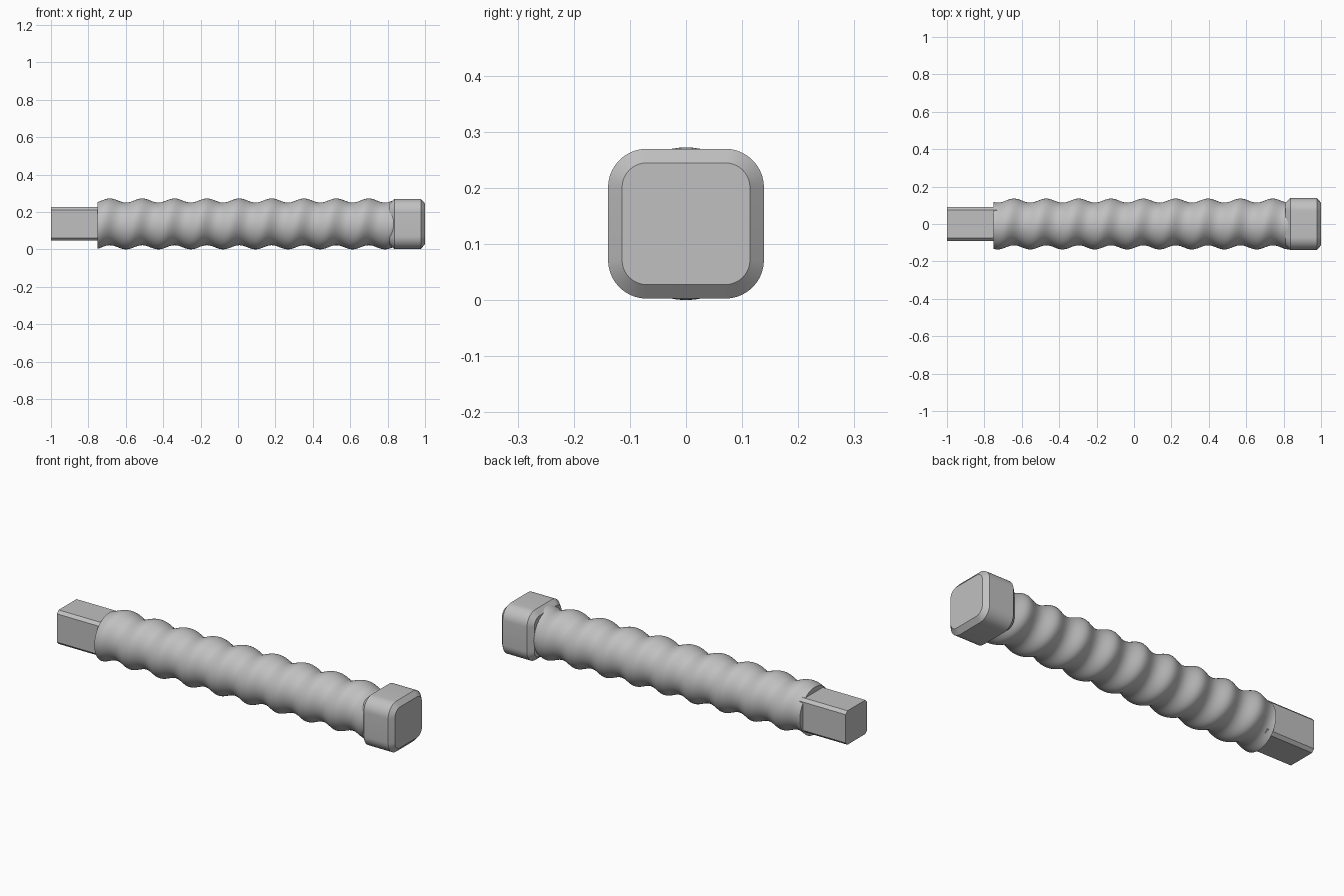
import bpy, bmesh
from math import sin, cos, pi, radians

cube = bpy.data.objects.get("Cube")
if cube:
    bpy.data.objects.remove(cube, do_unlink=True)

AXIS_Z = 0.136

steel = bpy.data.materials.new("grey_steel")
steel.use_nodes = True
GREY = (0.53, 0.53, 0.53, 1)
steel.diffuse_color = GREY
steel.node_tree.nodes["Principled BSDF"].inputs["Base Color"].default_value = GREY


def loft(name, rings):
    """Skin a list of (x, [(y, z), ...]) sections and cap both ends."""
    bm = bmesh.new()
    loops = [[bm.verts.new((x, y, z + AXIS_Z)) for y, z in pts] for x, pts in rings]
    n = len(loops[0])
    for a, b in zip(loops, loops[1:]):
        for i in range(n):
            j = (i + 1) % n
            bm.faces.new((a[i], a[j], b[j], b[i]))
    bm.faces.new(loops[0])
    bm.faces.new(loops[-1])
    bmesh.ops.recalc_face_normals(bm, faces=bm.faces)
    mesh = bpy.data.meshes.new(name)
    bm.to_mesh(mesh)
    bm.free()
    mesh.materials.append(steel)
    obj = bpy.data.objects.new(name, mesh)
    bpy.context.collection.objects.link(obj)
    bpy.ops.object.select_all(action="DESELECT")
    obj.select_set(True)
    bpy.context.view_layer.objects.active = obj
    bpy.ops.object.shade_smooth_by_angle(angle=radians(30))
    return obj


def rounded_rect(half_y, half_z, radius, steps):
    """Rectangle outline with arc corners; one step gives a chamfer."""
    pts = []
    for q, (sy, sz) in enumerate([(1, 1), (-1, 1), (-1, -1), (1, -1)]):
        for i in range(steps + 1):
            a = (q + i / steps) * pi / 2
            pts.append((sy * (half_y - radius) + radius * cos(a),
                        sz * (half_z - radius) + radius * sin(a)))
    return pts


# Helical shaft: a round section whose centre winds around the axis
PITCH, CREST, RADIUS, OFFSET = 0.173, -0.685, 0.125, 0.011
START, END, RINGS, SIDES = -0.75, 0.85, 200, 64


def shaft_section(x):
    phase = 2 * pi * (x - CREST) / PITCH
    cy, cz = OFFSET * sin(phase), OFFSET * cos(phase)
    return [(cy + RADIUS * cos(2 * pi * i / SIDES), cz + RADIUS * sin(2 * pi * i / SIDES))
            for i in range(SIDES)]


stations = [START + (END - START) * i / RINGS for i in range(RINGS + 1)]
loft("helical_shaft", [(x, shaft_section(x)) for x in stations])

# Square drive end with chamfered edges
drive = rounded_rect(0.09, 0.09, 0.015, 1)
loft("square_drive_end", [(-1.0, drive), (-0.72, drive)])

# Rounded square head with chamfered front and back rims
outer = rounded_rect(0.139, 0.1335, 0.069, 10)
inner = rounded_rect(0.114, 0.1085, 0.044, 10)
loft("head", [(0.81, inner), (0.836, outer), (0.978, outer), (1.0, inner)])
